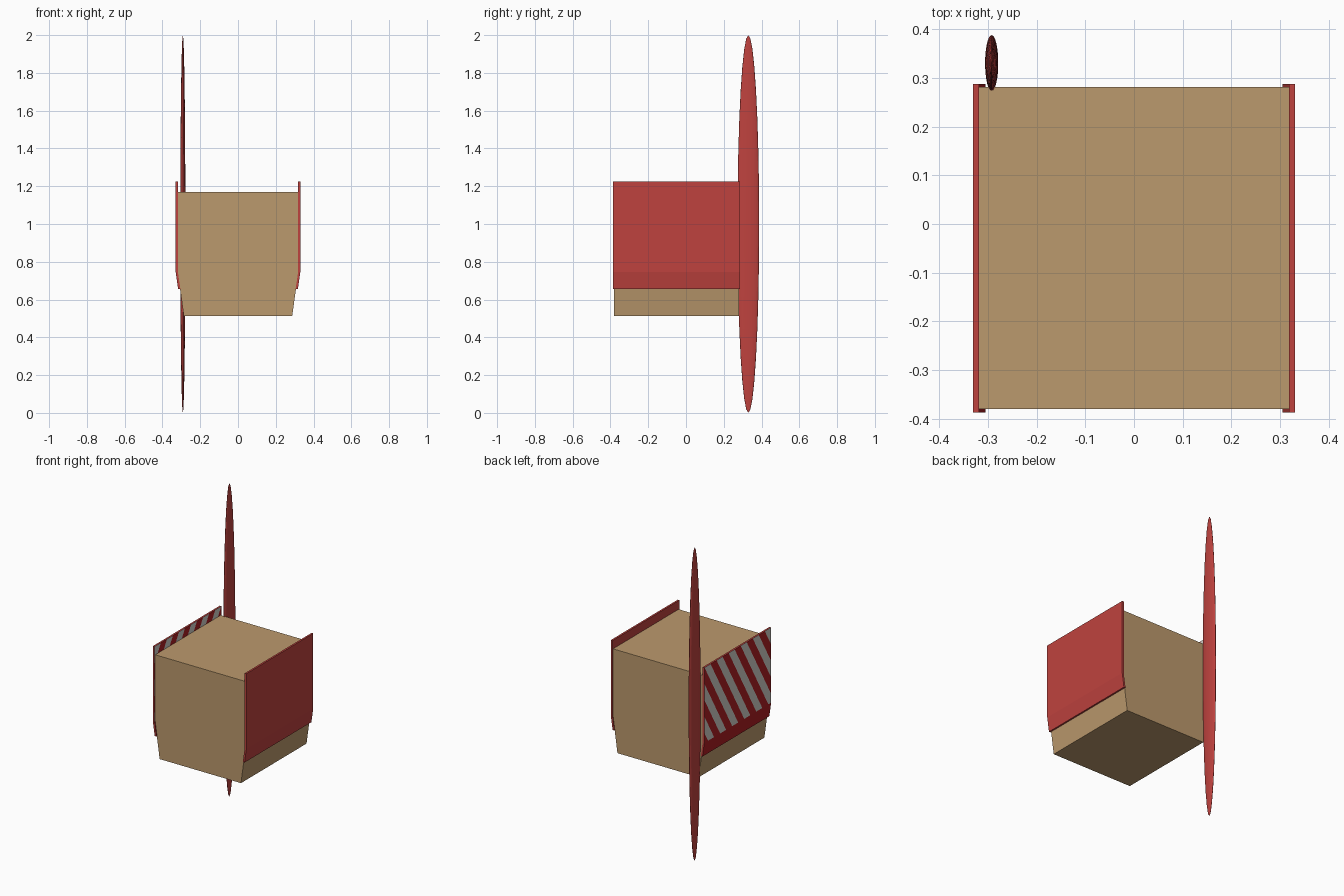
import bpy, bmesh, math
from mathutils import Vector

if "Cube" in bpy.data.objects:
    bpy.data.objects.remove(bpy.data.objects["Cube"])


def material(name, color):
    m = bpy.data.materials.new(name)
    m.use_nodes = True
    m.diffuse_color = (*color, 1)
    m.node_tree.nodes["Principled BSDF"].inputs["Base Color"].default_value = (*color, 1)
    return m


TAN = material("tan", (0.50, 0.32, 0.153))
RED = material("red", (0.52, 0.055, 0.049))
DEEP_RED = material("deep red", (0.42, 0.013, 0.016))
PALE_GREY = material("pale grey", (0.63, 0.61, 0.57))


def finish(name, bm, mats):
    mesh = bpy.data.meshes.new(name)
    bmesh.ops.recalc_face_normals(bm, faces=bm.faces[:])
    bm.to_mesh(mesh)
    bm.free()
    for m in mats:
        mesh.materials.append(m)
    obj = bpy.data.objects.new(name, mesh)
    bpy.context.collection.objects.link(obj)
    return obj


def prism(profile, y0, y1):
    """Extrude an x-z profile along y."""
    bm = bmesh.new()
    face = bm.faces.new([bm.verts.new((x, y0, z)) for x, z in profile])
    ext = bmesh.ops.extrude_face_region(bm, geom=[face])
    moved = [v for v in ext["geom"] if isinstance(v, bmesh.types.BMVert)]
    bmesh.ops.translate(bm, verts=moved, vec=(0, y1 - y0, 0))
    bmesh.ops.recalc_face_normals(bm, faces=bm.faces[:])
    return bm


# Body: box with a tapered lower part
half = [(0.287, 0.513), (0.319, 0.745), (0.319, 1.17)]
body = half + [(-x, z) for x, z in reversed(half)]
finish("body", prism(body, -0.38, 0.281), [TAN])

# Side panels: upright sheet with a lower flap folded inward
panel = [(0.318, 1.225), (0.33, 1.225), (0.33, 0.745),
         (0.317, 0.655), (0.305, 0.655), (0.318, 0.745)]
finish("left_panel", prism(panel, -0.387, 0.287), [RED])

# Right panel: diagonal stripes cut into its upright faces
PERIOD, SLOPE, START = 0.1215, 0.58, -0.232


def phase(p):
    return (p.y - START - SLOPE * (p.z - 1.225)) / PERIOD


bm = prism([(-x, z) for x, z in panel], -0.387, 0.287)


def upright_faces():
    return [f for f in bm.faces
            if abs(f.normal.x) > 0.999 and f.calc_center_median().z > 0.745]


normal = Vector((0, 1, -SLOPE)).normalized()
for i in range(-4, 20):
    point = Vector((0, START + (i / 2 + 0.25) * PERIOD, 1.225))
    faces = upright_faces()
    edges = {e for f in faces for e in f.edges}
    verts = {v for f in faces for v in f.verts}
    bmesh.ops.bisect_plane(bm, geom=[*verts, *edges, *faces],
                           plane_co=point, plane_no=normal)
    bm.normal_update()
for f in upright_faces():
    t = phase(f.calc_center_bounds())
    t = phase(sum((v.co for v in f.verts), Vector()) / len(f.verts))
    f.material_index = 2 if abs(t - round(t)) < 0.25 else 1
for f in bm.faces:
    if f.calc_center_median().z < 0.745 and abs(f.normal.x) > 0.9:
        f.material_index = 1
finish("right_panel", bm, [RED, DEEP_RED, PALE_GREY])

# Tall blade: long flattened ellipsoid behind the right edge
bm = bmesh.new()
bmesh.ops.create_uvsphere(bm, u_segments=32, v_segments=16, radius=1)
bmesh.ops.scale(bm, verts=bm.verts[:], vec=(0.0135, 0.0575, 1))
bmesh.ops.translate(bm, verts=bm.verts[:], vec=(-0.292, 0.33, 1))
finish("tall_blade", bm, [RED])
